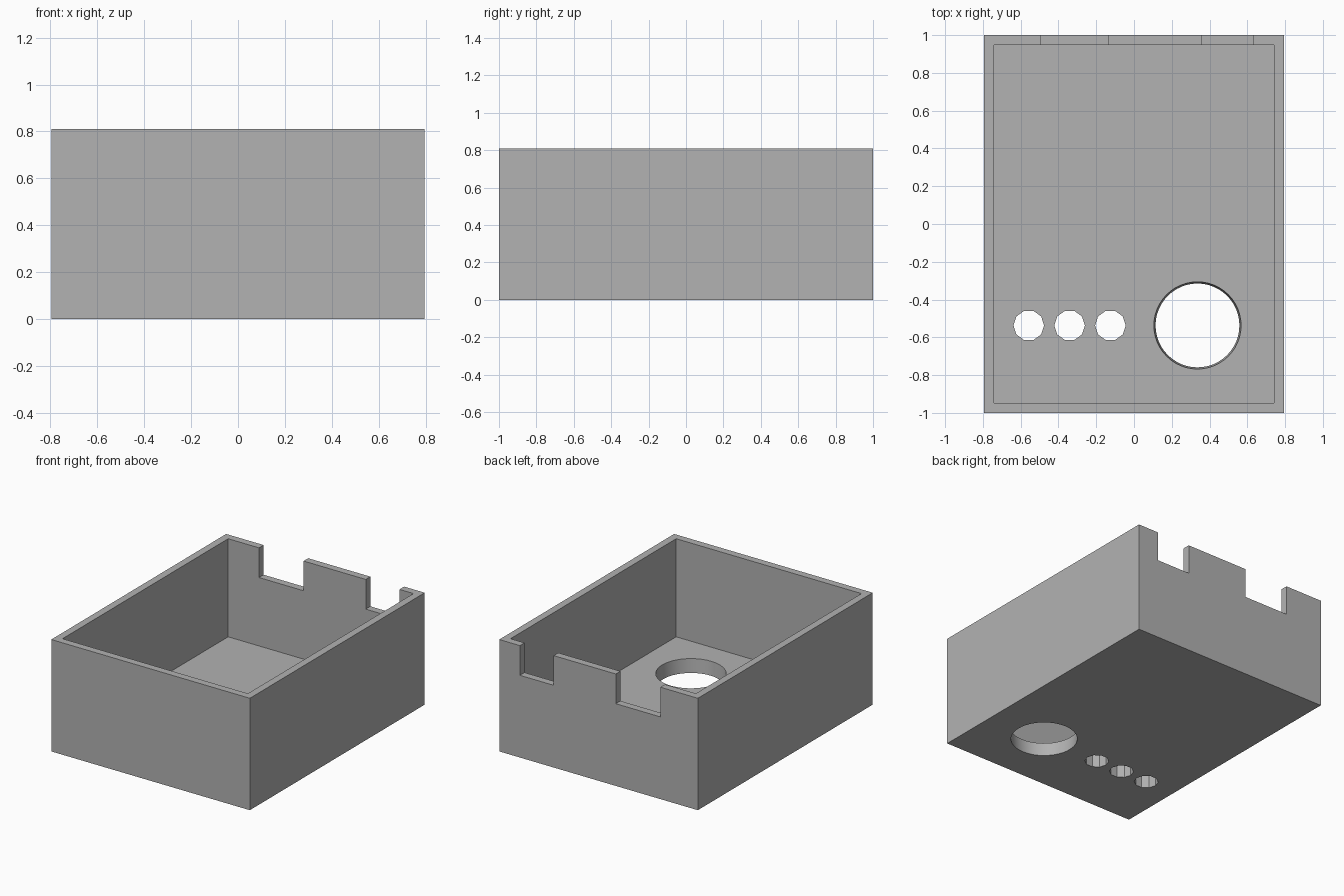
import bpy
import math

cube = bpy.data.objects.get("Cube")
if cube:
    bpy.data.objects.remove(cube, do_unlink=True)

W, L, H = 0.795, 1.0, 0.81       # half width, half length, height
WALL, FLOOR = 0.053, 0.10
NOTCH_Z = 0.595
HOLE_Y = -0.537

grey = bpy.data.materials.new("plain grey")
grey.use_nodes = True
colour = (0.447, 0.447, 0.447, 1)
grey.diffuse_color = colour
grey.node_tree.nodes["Principled BSDF"].inputs["Base Color"].default_value = colour


def block(name, x0, x1, y0, y1, z0, z1):
    bpy.ops.mesh.primitive_cube_add(size=1)
    ob = bpy.context.object
    ob.name = name
    for v in ob.data.vertices:
        v.co = (x1 if v.co.x > 0 else x0,
                y1 if v.co.y > 0 else y0,
                z1 if v.co.z > 0 else z0)
    ob.data.materials.append(grey)
    return ob


def plug(name, x, r_bottom, r_top, sides):
    """Round cutter through the floor; its radii hold at the floor's two faces."""
    slope = (r_top - r_bottom) / FLOOR
    over = 0.05
    bpy.ops.mesh.primitive_cone_add(
        vertices=sides, radius1=r_bottom - slope * over,
        radius2=r_top + slope * over, depth=FLOOR + 2 * over,
        location=(x, HOLE_Y, FLOOR / 2), rotation=(0, 0, math.pi / 2))
    ob = bpy.context.object
    ob.name = name
    ob.data.materials.append(grey)
    return ob


def cut(target, cutter):
    cutter.hide_render = True
    mod = target.modifiers.new("cut", 'BOOLEAN')
    mod.operation = 'DIFFERENCE'
    mod.solver = 'EXACT'
    mod.object = cutter
    bpy.ops.object.select_all(action='DESELECT')
    bpy.context.view_layer.objects.active = target
    target.select_set(True)
    bpy.ops.object.modifier_apply(modifier=mod.name)
    bpy.data.objects.remove(cutter, do_unlink=True)


# Open tray
box = block("open_box", -W, W, -L, L, 0, H)
cut(box, block("cavity_cutter", -W + WALL, W - WALL, -L + WALL, L - WALL, FLOOR, H + 0.2))

# Two connector notches in the rear wall
for x0, x1 in ((-0.495, -0.138), (0.36, 0.63)):
    cut(box, block("notch_cutter", x0, x1, L - WALL - 0.04, L + 0.1, NOTCH_Z, H + 0.1))

# Row of three ten-sided holes and one large tapered hole in the floor
for x in (-0.557, -0.341, -0.125):
    cut(box, plug("small_hole_cutter", x, 0.081, 0.081, 10))
cut(box, plug("large_hole_cutter", 0.336, 0.222, 0.231, 48))

# Smooth only the large hole; every other edge stays crisp
bpy.ops.object.select_all(action='DESELECT')
box.select_set(True)
bpy.context.view_layer.objects.active = box
bpy.ops.object.shade_smooth_by_angle(angle=math.radians(25))
